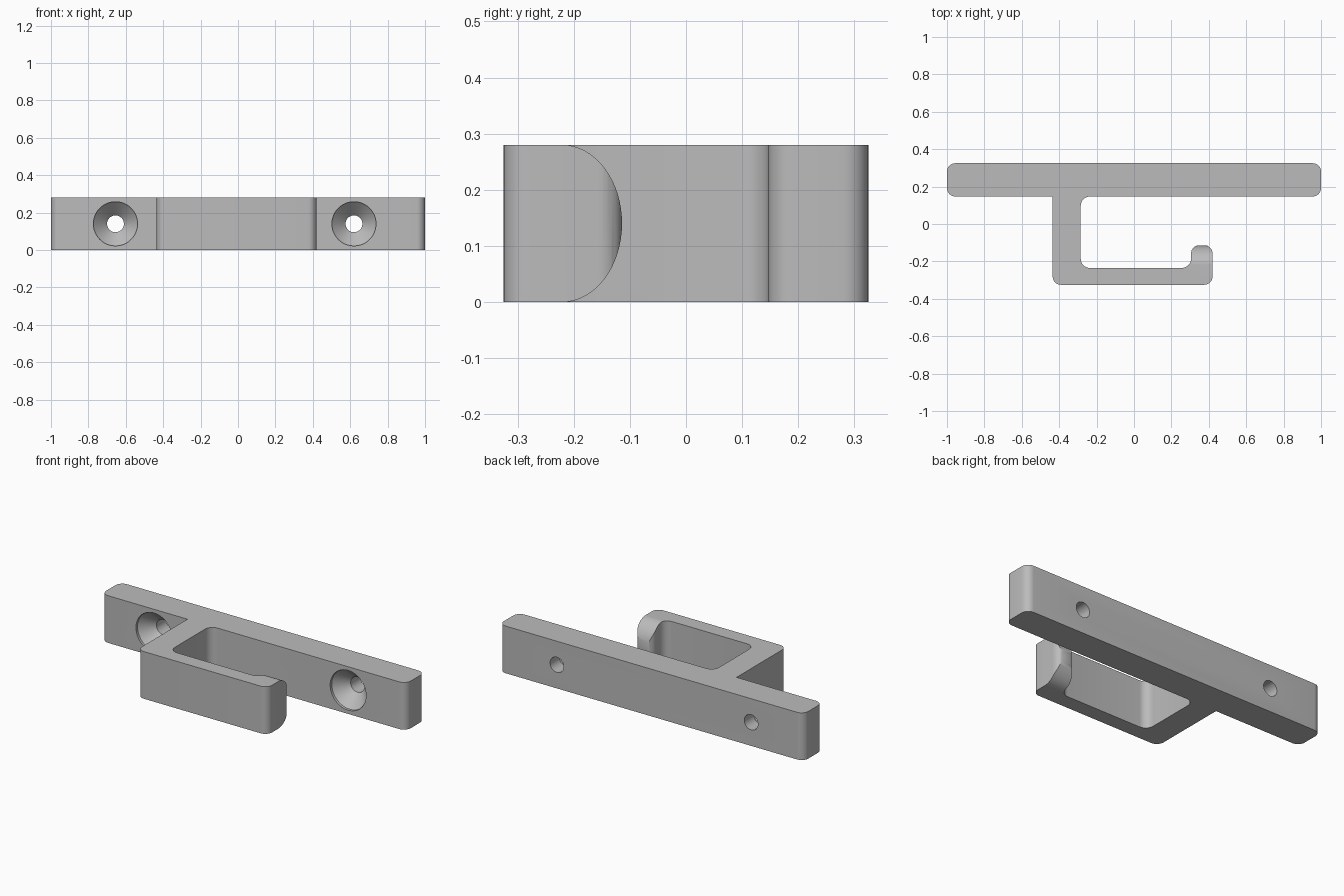
import bpy, bmesh, math
from mathutils import Vector, Matrix

if "Cube" in bpy.data.objects:
    bpy.data.objects.remove(bpy.data.objects["Cube"])

HEIGHT = 0.28
MID = HEIGHT / 2

grey = bpy.data.materials.new("plain grey")
grey.diffuse_color = (0.5, 0.5, 0.5, 1)
grey.use_nodes = True
grey.node_tree.nodes["Principled BSDF"].inputs["Base Color"].default_value = grey.diffuse_color


def rounded(corners, steps=8):
    """Turn (x, y, radius) corners into an outline with arc fillets."""
    pts = []
    for i, (x, y, r) in enumerate(corners):
        p = Vector((x, y))
        if r == 0:
            pts.append(p)
            continue
        a = (Vector(corners[i - 1][:2]) - p).normalized()
        b = (Vector(corners[(i + 1) % len(corners)][:2]) - p).normalized()
        centre = p + (a + b) * r          # all corners are square
        for k in range(steps + 1):
            t = math.pi / 2 * k / steps
            pts.append(centre - b * r * math.cos(t) - a * r * math.sin(t))
    return pts


def prism(name, points, offset):
    """Extrude a closed 3D outline along an offset."""
    bm = bmesh.new()
    face = bm.faces.new([bm.verts.new(p) for p in points])
    ext = bmesh.ops.extrude_face_region(bm, geom=[face], use_keep_orig=True)
    bmesh.ops.translate(bm, vec=offset,
                        verts=[g for g in ext["geom"] if isinstance(g, bmesh.types.BMVert)])
    bmesh.ops.recalc_face_normals(bm, faces=bm.faces)
    return finish(name, bm)


def lathe(name, profile, x, steps=48):
    """Closed turned solid along y from (radius, y) pairs."""
    bm = bmesh.new()
    rings = [[bm.verts.new((x + r * math.cos(2 * math.pi * k / steps), y,
                            MID + r * math.sin(2 * math.pi * k / steps)))
              for k in range(steps)] for r, y in profile]
    for lo, hi in zip(rings, rings[1:]):
        for k in range(steps):
            n = (k + 1) % steps
            bm.faces.new((lo[k], lo[n], hi[n], hi[k]))
    bm.faces.new(rings[0])
    bm.faces.new(rings[-1])
    bmesh.ops.recalc_face_normals(bm, faces=bm.faces)
    return finish(name, bm)


def finish(name, bm):
    mesh = bpy.data.meshes.new(name)
    bm.to_mesh(mesh)
    bm.free()
    mesh.materials.append(grey)
    obj = bpy.data.objects.new(name, mesh)
    bpy.context.collection.objects.link(obj)
    return obj


# Wall plate, arm and hook lip as one extruded outline
outline = rounded([
    (-1, 0.325, 0.045), (-1, 0.147, 0.045), (-0.435, 0.147, 0),
    (-0.435, -0.325, 0.045), (0.42, -0.325, 0.045),
    (0.42, -0.113, 0.045), (0.305, -0.113, 0.045),
    (0.305, -0.235, 0.05), (-0.285, -0.235, 0.05), (-0.285, 0.147, 0.05),
    (1, 0.147, 0.045), (1, 0.325, 0.045)])
hook = prism("wall_hook", [(p.x, p.y, 0) for p in outline], (0, 0, HEIGHT))

# Elliptical rounding of the lip end
arc = []
for k in range(33):
    t = math.pi / 2 - math.pi * k / 32
    arc.append((0.2, -0.221 + 0.107 * math.cos(t), MID + (MID + 0.0002) * math.sin(t)))
arc += [(0.2, -0.221, -0.03), (0.2, -0.03, -0.03),
        (0.2, -0.03, HEIGHT + 0.03), (0.2, -0.221, HEIGHT + 0.03)]
cutters = [prism("lip_cutter", arc, (0.3, 0, 0))]

# Countersunk screw holes
for x in (-0.655, 0.62):
    cutters.append(lathe("screw_hole_cutter", [
        (0.118, 0.12), (0.118, 0.162), (0.045, 0.235), (0.045, 0.36)], x))

for cutter in cutters:
    mod = hook.modifiers.new("cut", 'BOOLEAN')
    mod.operation = 'DIFFERENCE'
    mod.solver = 'EXACT'
    mod.object = cutter
    cutter.hide_render = True

# Apply the cuts, drop the cutters, smooth the fillets
bpy.context.view_layer.objects.active = hook
hook.select_set(True)
for mod in list(hook.modifiers):
    bpy.ops.object.modifier_apply(modifier=mod.name)
for cutter in cutters:
    bpy.data.objects.remove(cutter)
bpy.ops.object.shade_smooth_by_angle(angle=math.radians(30))
